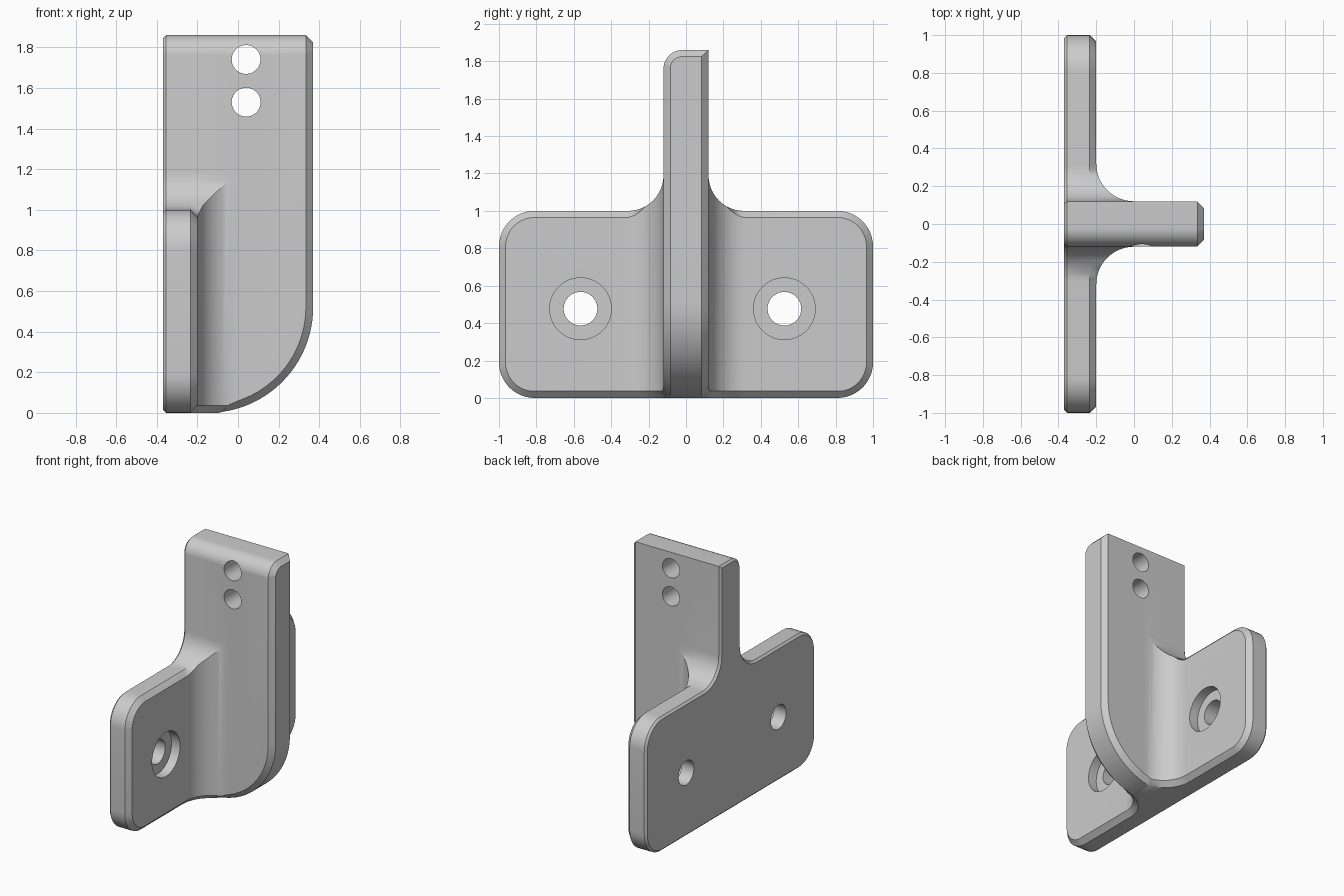
import bpy, bmesh, math
from mathutils import Vector

if "Cube" in bpy.data.objects:
    bpy.data.objects.remove(bpy.data.objects["Cube"])

grey = bpy.data.materials.new("plain grey")
grey.diffuse_color = (0.6, 0.6, 0.6, 1)
grey.use_nodes = True
grey.node_tree.nodes["Principled BSDF"].inputs["Base Color"].default_value = grey.diffuse_color


def arc(cx, cy, r, a0, a1, n=12):
    return [(cx + r * math.cos(math.radians(a0 + (a1 - a0) * i / n)),
             cy + r * math.sin(math.radians(a0 + (a1 - a0) * i / n))) for i in range(n + 1)]


def clamp(v):
    return max(0.0, min(1.0, v))


def everywhere(u, v):
    return 1.0


def inset(outline, depth, weight):
    """Mitred inward offset of a counter-clockwise outline, scaled per point."""
    pts = [Vector(p) for p in outline]
    result = []
    for i, p in enumerate(pts):
        a = (p - pts[i - 1]).normalized()
        b = (pts[(i + 1) % len(pts)] - p).normalized()
        n1, n2 = Vector((a.y, -a.x)), Vector((b.y, -b.x))
        result.append(p - (n1 + n2) / (1 + n1.dot(n2)) * depth * weight(p.x, p.y))
    return result


def loft(name, outline, layers, place):
    """Skin an outline through layers of (position, inset depth, weight)."""
    bm = bmesh.new()
    rings = [[bm.verts.new(place(p.x, p.y, t)) for p in inset(outline, d, w)]
             for t, d, w in layers]
    n = len(outline)
    for r0, r1 in zip(rings, rings[1:]):
        for i in range(n):
            j = (i + 1) % n
            bm.faces.new((r0[i], r0[j], r1[j], r1[i]))
    bm.faces.new(rings[0][::-1])
    bm.faces.new(rings[-1])
    bmesh.ops.recalc_face_normals(bm, faces=bm.faces)
    mesh = bpy.data.meshes.new(name)
    bm.to_mesh(mesh)
    bm.free()
    mesh.materials.append(grey)
    ob = bpy.data.objects.new(name, mesh)
    bpy.context.collection.objects.link(ob)
    return ob


def combine(target, tool, operation):
    mod = target.modifiers.new(operation.lower(), 'BOOLEAN')
    mod.operation, mod.object, mod.solver = operation, tool, 'EXACT'
    bpy.context.view_layer.objects.active = target
    bpy.ops.object.modifier_apply(modifier=mod.name)
    bpy.data.objects.remove(tool)


# Side silhouette: wide rounded plate, filleted up into a narrow neck
H = 0.1203
silhouette = ([(-0.7, 0), (0.7, 0)]
              + arc(0.81, 0.19, 0.19, -90, 0) + arc(0.81, 0.81, 0.19, 0, 90)
              + arc(H + 0.19, 1.19, 0.19, 270, 180) + [(H, 1.86)]
              + arc(0.1 - H, 1.76, 0.1, 90, 180)
              + arc(-H - 0.19, 1.19, 0.19, 0, -90)
              + arc(-0.81, 0.81, 0.19, 90, 180) + arc(-0.81, 0.19, 0.19, 180, 270))


def wing_edge(y, z):
    return clamp((abs(y) - 0.7) / 0.1) if z < 0.02 else clamp((abs(y) - 0.22) / 0.09)


bracket = loft("bracket", silhouette,
               [(-0.37, 0.015, everywhere), (-0.355, 0, everywhere), (-0.235, 0, everywhere),
                (-0.195, 0.04, wing_edge), (0.335, 0.04, wing_edge), (0.40, 0.065, everywhere)],
               lambda u, v, t: (t, u, v))

# Plan section: plate and rib joined by large fillets, chamfered at the bottom
plan = ([(-0.5, -1.2), (-0.2, -1.2)] + arc(0, -0.32, 0.2, 180, 90)
        + [(0.6, -0.12), (0.6, 0.12)] + arc(0, 0.32, 0.2, 270, 180)
        + [(-0.2, 1.2), (-0.5, 1.2)])
plan_block = loft("plan_block", plan,
                  [(-0.02, 0.057, everywhere), (0.037, 0, everywhere), (2.2, 0, everywhere)],
                  lambda u, v, t: (u, v, t))
combine(bracket, plan_block, 'INTERSECT')

# Rib profile: straight outer edge sweeping round to the base, chamfered both sides
rib = ([(-0.5, -0.03), (-0.2, -0.03)] + arc(-0.15, 0.52, 0.52, -82, 0, 22)
       + [(0.37, 2.1), (-0.5, 2.1)])


def rib_edge(x, z):
    return clamp((x + 0.12) / 0.12)


rib_block = loft("rib_block", rib,
                 [(-1.3, 0.041, rib_edge), (-0.125, 0.041, rib_edge), (-0.084, 0, rib_edge),
                  (0.084, 0, rib_edge), (0.125, 0.041, rib_edge), (1.3, 0.041, rib_edge)],
                 lambda u, v, t: (u, t, v))
combine(bracket, rib_block, 'INTERSECT')


# Round holes
def drill(cu, cv, r, t0, t1, place):
    tool = loft("drill", arc(cu, cv, r, 0, 352.5, 47),
                [(t0, 0, everywhere), (t1, 0, everywhere)], place)
    combine(bracket, tool, 'DIFFERENCE')


for z in (1.53, 1.74):  # pin holes through the rib
    drill(0.04, z, 0.071, -0.4, 0.4, lambda u, v, t: (u, t, v))
for y in (-0.564, 0.526):  # counterbored screw holes through the plate
    drill(y, 0.477, 0.165, -0.27, 0.1, lambda u, v, t: (t, u, v))
    drill(y, 0.477, 0.09, -0.5, 0.05, lambda u, v, t: (t, u, v))

bpy.ops.object.select_all(action='DESELECT')
bracket.select_set(True)
bpy.context.view_layer.objects.active = bracket
bpy.ops.object.shade_smooth_by_angle(angle=math.radians(25))
